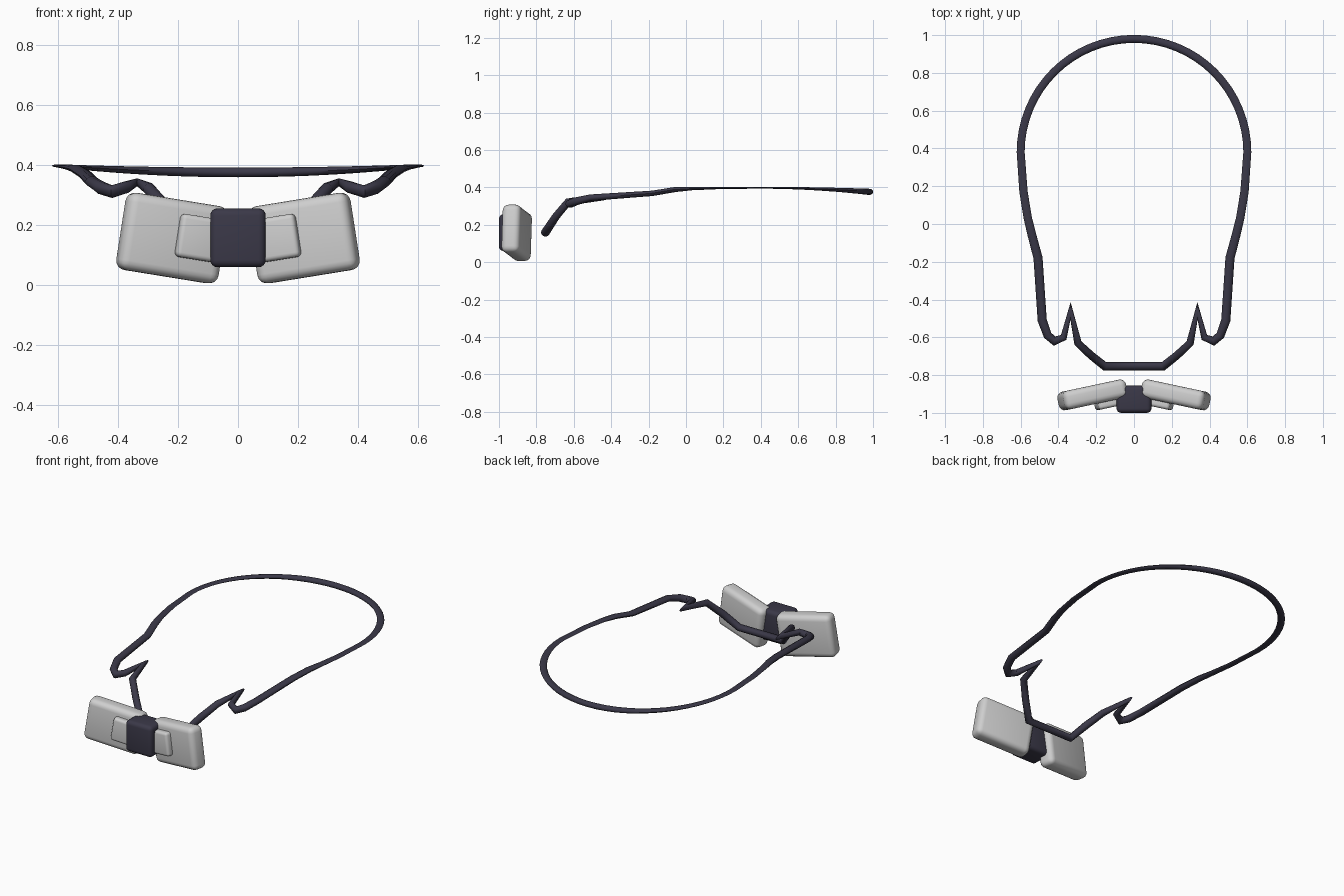
import bpy, bmesh
from math import sin, cos, pi, radians
from mathutils import Vector, Euler

old = bpy.data.objects.get("Cube")
if old:
    bpy.data.objects.remove(old, do_unlink=True)


def material(name, color):
    m = bpy.data.materials.new(name)
    m.use_nodes = True
    m.diffuse_color = (*color, 1)
    m.node_tree.nodes["Principled BSDF"].inputs["Base Color"].default_value = (*color, 1)
    return m


dark = material("dark fabric", (0.043, 0.04, 0.065))
light = material("light grey fabric", (0.62, 0.62, 0.62))


def finish(bm, name, mat, angle):
    bmesh.ops.recalc_face_normals(bm, faces=bm.faces)
    mesh = bpy.data.meshes.new(name)
    bm.to_mesh(mesh)
    bm.free()
    mesh.materials.append(mat)
    ob = bpy.data.objects.new(name, mesh)
    bpy.context.collection.objects.link(ob)
    bpy.ops.object.select_all(action="DESELECT")
    ob.select_set(True)
    bpy.context.view_layer.objects.active = ob
    bpy.ops.object.shade_smooth_by_angle(angle=radians(angle))
    return ob


def cushion(name, mat, centre, size, bevel, turn=(0, 0, 0)):
    """Rounded box, tilted and placed."""
    bm = bmesh.new()
    bmesh.ops.create_cube(bm, size=1)
    bmesh.ops.scale(bm, vec=size, verts=bm.verts)
    bmesh.ops.bevel(bm, geom=bm.edges[:], offset=bevel, segments=4,
                    profile=0.5, affect="EDGES")
    rot = Euler([radians(a) for a in turn]).to_matrix()
    bmesh.ops.rotate(bm, matrix=rot, verts=bm.verts)
    bmesh.ops.translate(bm, vec=centre, verts=bm.verts)
    return finish(bm, name, mat, 60)


def strap(name, mat, stations, sides=10):
    """Closed band swept through stations of (x, y, z, half width, half height)."""
    bm = bmesh.new()
    pts = [Vector(s[:3]) for s in stations]
    n = len(pts)
    rings = []
    for i, (p, s) in enumerate(zip(pts, stations)):
        a = (p - pts[i - 1]).normalized()
        b = (pts[(i + 1) % n] - p).normalized()
        t = (a + b).normalized()
        side = t.cross(Vector((0, 0, 1))).normalized()
        up = side.cross(t)
        mitre = min(1 / max(t.dot(a), 0.1), 2.6)
        rings.append([bm.verts.new(p + side * (cos(k * 2 * pi / sides) * s[3] * mitre)
                                   + up * (sin(k * 2 * pi / sides) * s[4]))
                      for k in range(sides)])
    for i in range(n):
        r, q = rings[i], rings[(i + 1) % n]
        for k in range(sides):
            j = (k + 1) % sides
            bm.faces.new((r[k], r[j], q[j], q[k]))
    return finish(bm, name, mat, 50)


# Neck strap: rounded back, then the wavy left side down to the front bar
half = []
for i in range(17):
    t = pi / 2 * (1 - i / 16)
    half.append((0.6 * cos(t), 0.38 + 0.6 * sin(t), 0.398 - 0.022 * sin(t) ** 2,
                 0.021, 0.005 + 0.012 * sin(t) ** 2))
half += [
    (0.585, 0.17, 0.396, 0.022, 0.006),
    (0.562, 0.03, 0.393, 0.022, 0.009),
    (0.54, -0.06, 0.388, 0.023, 0.014),
    (0.508, -0.18, 0.368, 0.024, 0.015),
    (0.486, -0.51, 0.345, 0.024, 0.018),
    (0.457, -0.59, 0.325, 0.022, 0.022),
    (0.42, -0.62, 0.312, 0.021, 0.022),
    (0.372, -0.6, 0.327, 0.017, 0.02),
    (0.336, -0.46, 0.343, 0.018, 0.014),
    (0.297, -0.63, 0.322, 0.019, 0.021),
    (0.228, -0.695, 0.245, 0.021, 0.022),
    (0.155, -0.753, 0.157, 0.021, 0.022),
]
mirrored = [(-s[0], *s[1:]) for s in reversed(half[1:])]
strap("neck_strap", dark, half + mirrored)

# Bow: a large wing and a small raised fold on each side
for label, s in (("left", 1), ("right", -1)):
    turn = (0, -9 * s, -12 * s)
    cushion(label + "_wing", light, (0.22 * s, -0.905, 0.157),
            (0.345, 0.1, 0.26), 0.032, turn)
    cushion(label + "_fold", light, (0.12 * s, -0.945, 0.155),
            (0.165, 0.05, 0.145), 0.016, turn)

# Centre knot
cushion("knot", dark, (0, -0.928, 0.158), (0.185, 0.144, 0.196), 0.024)
